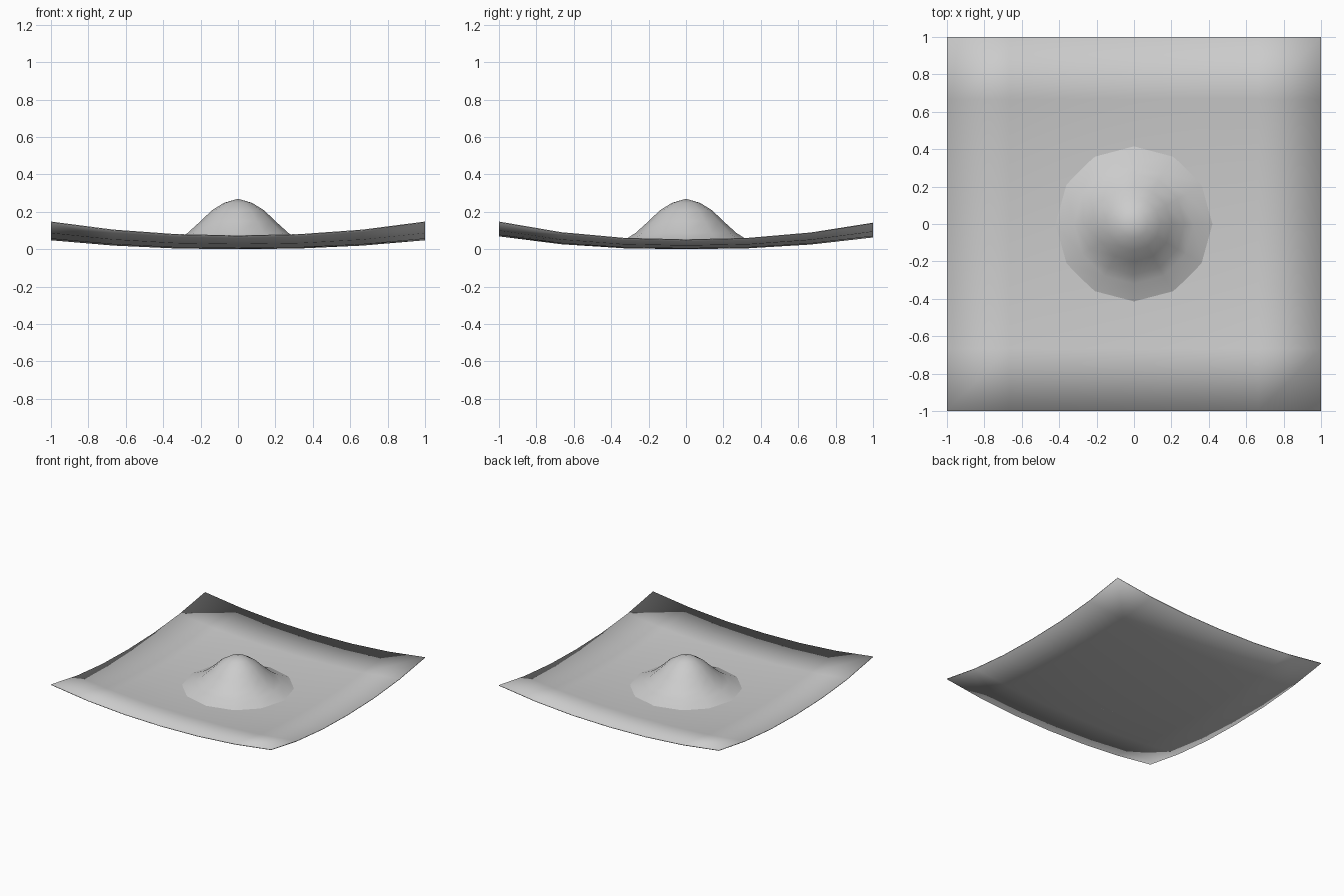
import bpy, bmesh, math

if "Cube" in bpy.data.objects:
    bpy.data.objects.remove(bpy.data.objects["Cube"])

THICK = 0.005


def finish(bm, name):
    bmesh.ops.recalc_face_normals(bm, faces=bm.faces)
    for f in bm.faces:
        f.smooth = True
    mesh = bpy.data.meshes.new(name)
    bm.to_mesh(mesh)
    bm.free()
    ob = bpy.data.objects.new(name, mesh)
    bpy.context.collection.objects.link(ob)
    return ob


def sheet_height(x, y):
    rise = 0.048 * abs(x) ** 2.2 + (0.066 - 0.003 * y) * abs(y) ** 2.3
    return THICK + rise + 0.026 * x * x * y * y


# Thin dished square sheet, smooth right round its rim
bm = bmesh.new()
bmesh.ops.create_grid(bm, x_segments=6, y_segments=6, size=1)
for v in bm.verts:
    v.co.z = sheet_height(v.co.x, v.co.y)
lower = bmesh.ops.extrude_face_region(bm, geom=bm.faces[:], use_keep_orig=True)
for v in lower["geom"]:
    if isinstance(v, bmesh.types.BMVert):
        v.co.z -= THICK
finish(bm, "curved_sheet")

# Twelve-sided rounded mound in the middle
profile = [(0.425, 0.011), (0.32, 0.055), (0.27, 0.087), (0.2, 0.15),
           (0.14, 0.208), (0.075, 0.248), (0, 0.27)]
bm = bmesh.new()
pts = [bm.verts.new((r, 0, z)) for r, z in profile]
edges = [bm.edges.new(p) for p in zip(pts, pts[1:])]
bmesh.ops.spin(bm, geom=pts + edges, cent=(0, 0, 0), axis=(0, 0, 1),
               angle=2 * math.pi, steps=12, use_duplicate=False)
bmesh.ops.remove_doubles(bm, verts=bm.verts, dist=0.0005)
ob = finish(bm, "centre_mound")
# Keep the open shell facing outward
if ob.data.polygons[0].normal.z < 0:
    ob.data.flip_normals()
